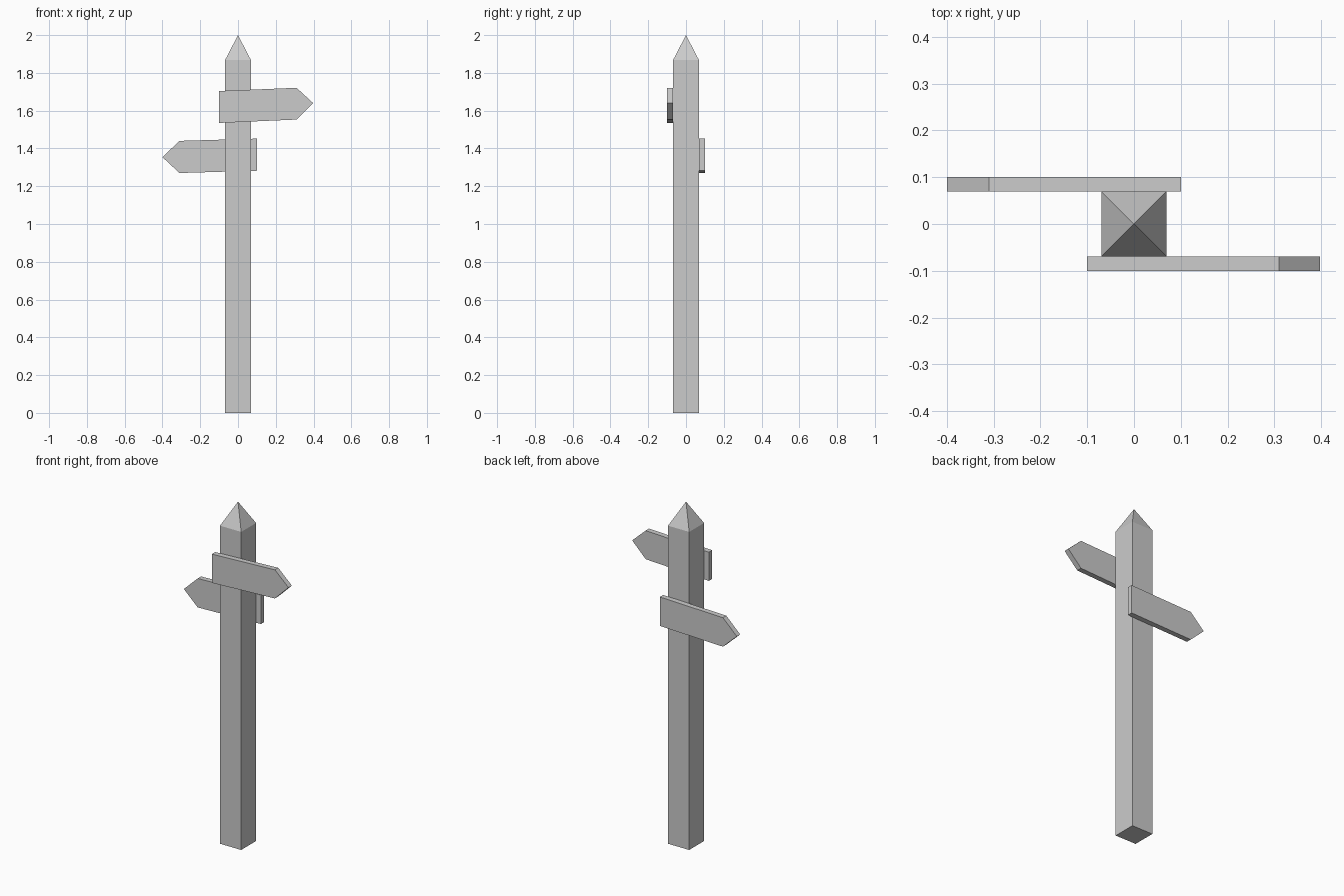
import bpy
import bmesh

if "Cube" in bpy.data.objects:
    bpy.data.objects.remove(bpy.data.objects["Cube"])

HALF = 0.069      # half width of the post
SHOULDER = 1.867  # height where the pointed top begins


def finish(name, bm):
    bmesh.ops.recalc_face_normals(bm, faces=bm.faces)
    mesh = bpy.data.meshes.new(name)
    bm.to_mesh(mesh)
    bm.free()
    obj = bpy.data.objects.new(name, mesh)
    bpy.context.collection.objects.link(obj)
    return obj


# Square post with a pyramid point
def make_post():
    bm = bmesh.new()
    corners = [(-HALF, -HALF), (HALF, -HALF), (HALF, HALF), (-HALF, HALF)]
    low = [bm.verts.new((x, y, 0)) for x, y in corners]
    high = [bm.verts.new((x, y, SHOULDER)) for x, y in corners]
    apex = bm.verts.new((0, 0, 2))
    bm.faces.new(low)
    for i in range(4):
        j = (i + 1) % 4
        bm.faces.new((low[i], low[j], high[j], high[i]))
        bm.faces.new((high[i], high[j], apex))
    return finish("post", bm)


# Arrow board: an x/z outline given thickness along y
def make_board(name, outline, y0, y1):
    bm = bmesh.new()
    face = bm.faces.new([bm.verts.new((x, y0, z)) for x, z in outline])
    grown = bmesh.ops.extrude_face_region(bm, geom=[face], use_keep_orig=True)
    verts = [g for g in grown["geom"] if isinstance(g, bmesh.types.BMVert)]
    bmesh.ops.translate(bm, verts=verts, vec=(0, y1 - y0, 0))
    return finish(name, bm)


make_post()
make_board("front_arrow_board",
           [(-0.1, 1.535), (0.31, 1.553), (0.398, 1.64), (0.31, 1.721), (-0.1, 1.704)],
           -HALF, -0.1)
make_board("back_arrow_board",
           [(0.1, 1.282), (-0.31, 1.27), (-0.4, 1.354), (-0.31, 1.44), (0.1, 1.452)],
           HALF, 0.1)
